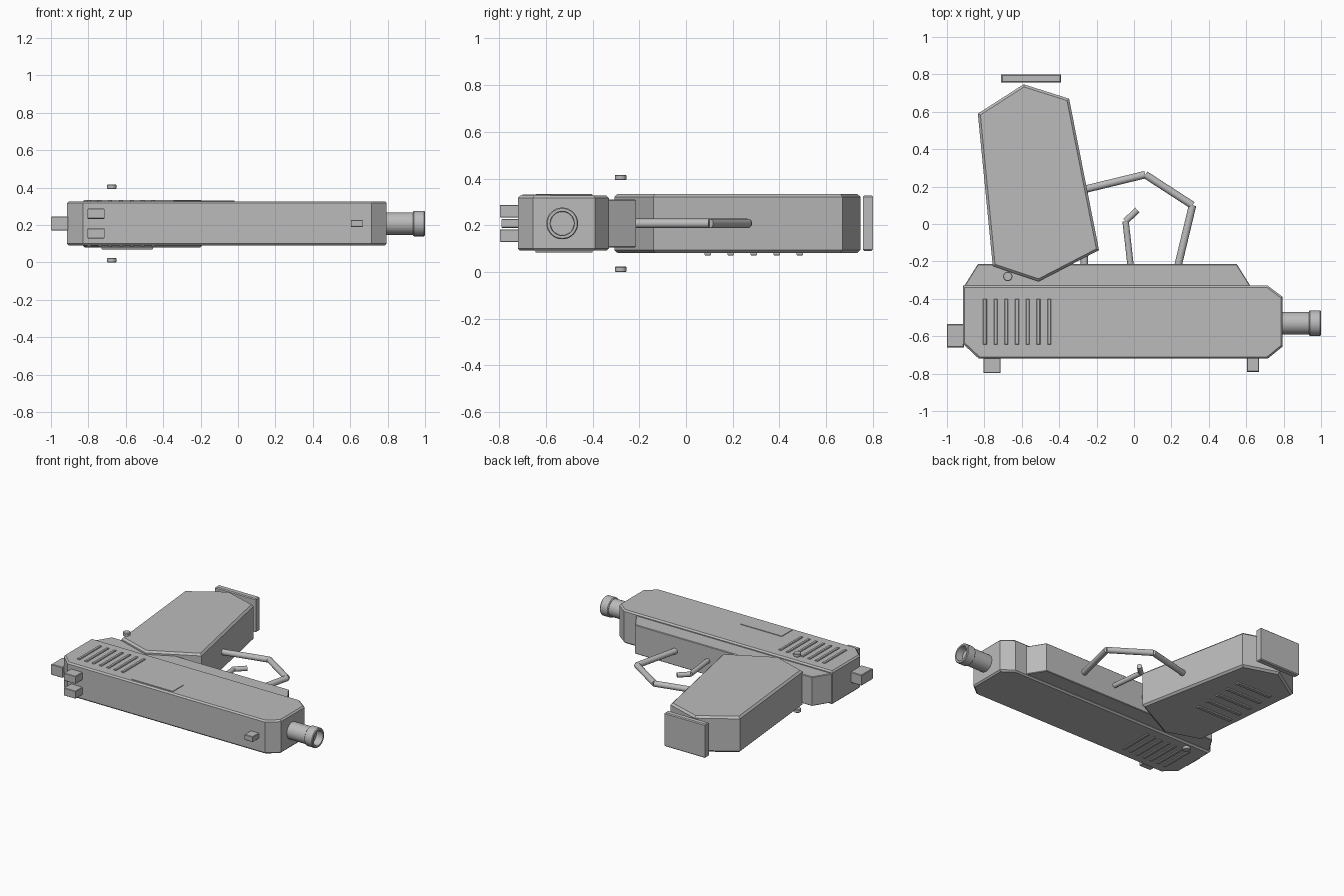
import bpy, bmesh, math
from mathutils import Vector

if "Cube" in bpy.data.objects:
    bpy.data.objects.remove(bpy.data.objects["Cube"])

ZC = 0.208  # mid plane of the whole model
grey = bpy.data.materials.new("grey")
grey.diffuse_color = (0.5, 0.5, 0.5, 1)
grey.use_nodes = True
grey.node_tree.nodes["Principled BSDF"].inputs["Base Color"].default_value = grey.diffuse_color


def finish(name, bm, smooth=False):
    bmesh.ops.recalc_face_normals(bm, faces=bm.faces)
    me = bpy.data.meshes.new(name)
    bm.to_mesh(me)
    bm.free()
    me.materials.append(grey)
    ob = bpy.data.objects.new(name, me)
    bpy.context.collection.objects.link(ob)
    if smooth:
        bpy.ops.object.select_all(action='DESELECT')
        ob.select_set(True)
        bpy.context.view_layer.objects.active = ob
        bpy.ops.object.shade_smooth_by_angle(angle=math.radians(35))
    return ob


def prism(name, pts, z0, z1, bevel=0.0):
    """Extrude an xy outline from z0 to z1 and chamfer the two rims."""
    bm = bmesh.new()
    base = bm.faces.new([bm.verts.new((x, y, z0)) for x, y in pts])
    ext = bmesh.ops.extrude_face_region(bm, geom=[base])
    for v in ext["geom"]:
        if isinstance(v, bmesh.types.BMVert):
            v.co.z = z1
    if bevel:
        rims = [e for e in bm.edges if abs(e.verts[0].co.z - e.verts[1].co.z) < 1e-5]
        bmesh.ops.bevel(bm, geom=rims, offset=bevel, segments=1, affect='EDGES')
    return finish(name, bm)


def box(name, x0, x1, y0, y1, z0, z1, bevel=0.0):
    return prism(name, [(x0, y0), (x1, y0), (x1, y1), (x0, y1)], z0, z1, bevel)


def lathe_x(name, profile, yc, n=32):
    """Turn an (x, radius) profile about an axis along x."""
    bm = bmesh.new()
    rings = []
    for x, r in profile:
        rings.append([bm.verts.new((x, yc + r * math.cos(2 * math.pi * i / n),
                                    ZC + r * math.sin(2 * math.pi * i / n))) for i in range(n)])
    for a, b in zip(rings, rings[1:]):
        for i in range(n):
            j = (i + 1) % n
            bm.faces.new((a[i], a[j], b[j], b[i]))
    bm.faces.new(rings[0])
    bm.faces.new(rings[-1])
    return finish(name, bm, True)


def rods(name, pts, r):
    """Straight round rods joining the points of a path in the mid plane."""
    for k, (a, b) in enumerate(zip(pts, pts[1:])):
        a, b = Vector((*a, ZC)), Vector((*b, ZC))
        bm = bmesh.new()
        bmesh.ops.create_cone(bm, cap_ends=True, segments=20, radius1=r, radius2=r,
                              depth=(b - a).length)
        rot = (b - a).to_track_quat('Z', 'Y').to_matrix()
        for v in bm.verts:
            v.co = rot @ v.co + (a + b) / 2
        finish(f"{name}_{k + 1}", bm, True)


# Main body, lower frame and grip
prism("slide", [(-0.915, -0.33), (0.715, -0.33), (0.795, -0.39), (0.795, -0.655),
                (0.715, -0.72), (-0.83, -0.72), (-0.915, -0.64)],
      ZC - 0.117, ZC + 0.119, 0.01)
prism("frame", [(-0.835, -0.215), (0.55, -0.215), (0.625, -0.335), (-0.91, -0.335)],
      ZC - 0.103, ZC + 0.103, 0.004)
prism("grip", [(-0.835, 0.59), (-0.59, 0.747), (-0.347, 0.67), (-0.187, -0.14),
               (-0.51, -0.307), (-0.755, -0.225)],
      ZC - 0.127, ZC + 0.127, 0.013)
box("grip_base_plate", -0.71, -0.39, 0.757, 0.80, ZC - 0.118, ZC + 0.12, 0.006)

# Barrel and hollow muzzle
lathe_x("barrel", [(0.76, 0.06), (0.945, 0.06)], -0.53)
lathe_x("muzzle", [(0.935, 0.062), (0.94, 0.068), (0.995, 0.068), (1.0, 0.064),
                   (1.0, 0.052), (0.95, 0.05)], -0.53)

# Hammer and sights
box("hammer", -1.0, -0.91, -0.66, -0.535, ZC - 0.038, ZC + 0.038, 0.004)
box("front_sight", 0.603, 0.668, -0.79, -0.71, ZC - 0.019, ZC + 0.019, 0.003)
for side in (-1, 1):
    zs = ZC + 0.0525 * side
    box("rear_sight", -0.805, -0.713, -0.797, -0.71, zs - 0.027, zs + 0.027, 0.003)

# Trigger guard and trigger
rods("trigger_guard", [(-0.265, -0.225), (-0.265, 0.185), (0.06, 0.264),
                       (0.313, 0.10), (0.235, -0.225)], 0.02)
rods("trigger", [(-0.018, -0.225), (-0.045, 0.015), (0.018, 0.075)], 0.017)

# Slide ribs and pins on both sides
for side in (-1, 1):
    for k in range(7):
        x = -0.797 + 0.0572 * k
        z = sorted((ZC + side * 0.11, ZC + side * 0.1255))
        box("slide_rib", x - 0.01, x + 0.01, -0.645, -0.40, *z, 0.003)
    z = sorted((ZC + side * 0.185, ZC + side * 0.208))
    pin = [(-0.675 + 0.025 * math.cos(math.tau * i / 20),
            -0.28 + 0.025 * math.sin(math.tau * i / 20)) for i in range(20)]
    prism("pin", pin, *z, 0.003)

# Ejection port plate on the upper side
box("ejection_port", -0.345, -0.02, -0.70, -0.578, ZC + 0.115, ZC + 0.123)

# Grip ribs on the lower side
for k in range(5):
    y = 0.093 + 0.0985 * k
    box("grip_rib", -0.73, -0.455, y - 0.013, y + 0.013, ZC - 0.138, ZC - 0.12, 0.003)
